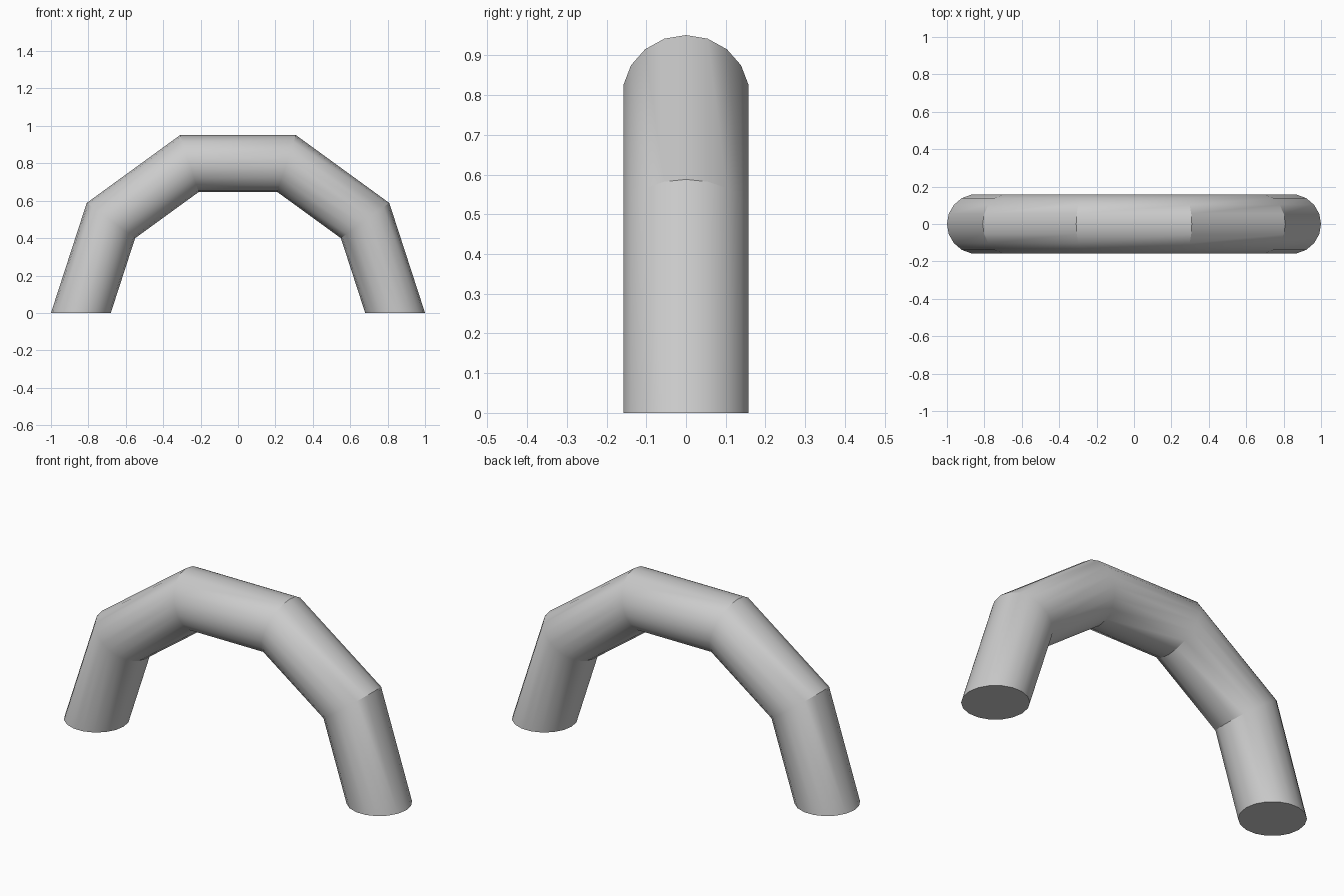
import bpy, bmesh, math
from mathutils import Matrix, Vector

default = bpy.data.objects.get("Cube")
if default:
    bpy.data.objects.remove(default, do_unlink=True)

RING_RADIUS = 0.84
TUBE_RADIUS = 0.16
TUBE_SIDES = 18
ARCH_SEGMENTS = 5

# Plain grey material
grey = bpy.data.materials.new("grey")
grey.use_nodes = True
colour = (0.6, 0.6, 0.6, 1.0)
grey.diffuse_color = colour
grey.node_tree.nodes["Principled BSDF"].inputs["Base Color"].default_value = colour

# Round foot profile, swept through half a turn
bm = bmesh.new()
place = Matrix.Translation((RING_RADIUS, 0, 0)) @ Matrix.Rotation(math.pi / 2, 4, "Z")
bmesh.ops.create_circle(bm, segments=TUBE_SIDES, radius=TUBE_RADIUS, matrix=place)
bmesh.ops.spin(bm, geom=bm.verts[:] + bm.edges[:], cent=Vector(), axis=(0, -1, 0),
               angle=math.pi, steps=ARCH_SEGMENTS)

# Flat caps under both feet
bmesh.ops.holes_fill(bm, edges=[e for e in bm.edges if e.is_boundary], sides=0)
bmesh.ops.recalc_face_normals(bm, faces=bm.faces[:])

mesh = bpy.data.meshes.new("arch_tube")
bm.to_mesh(mesh)
bm.free()
mesh.materials.append(grey)
arch = bpy.data.objects.new("arch_tube", mesh)
bpy.context.collection.objects.link(arch)

# Smooth around the tube, sharp at the strong bends
bpy.ops.object.select_all(action="DESELECT")
arch.select_set(True)
bpy.context.view_layer.objects.active = arch
bpy.ops.object.shade_smooth_by_angle(angle=math.radians(30))
